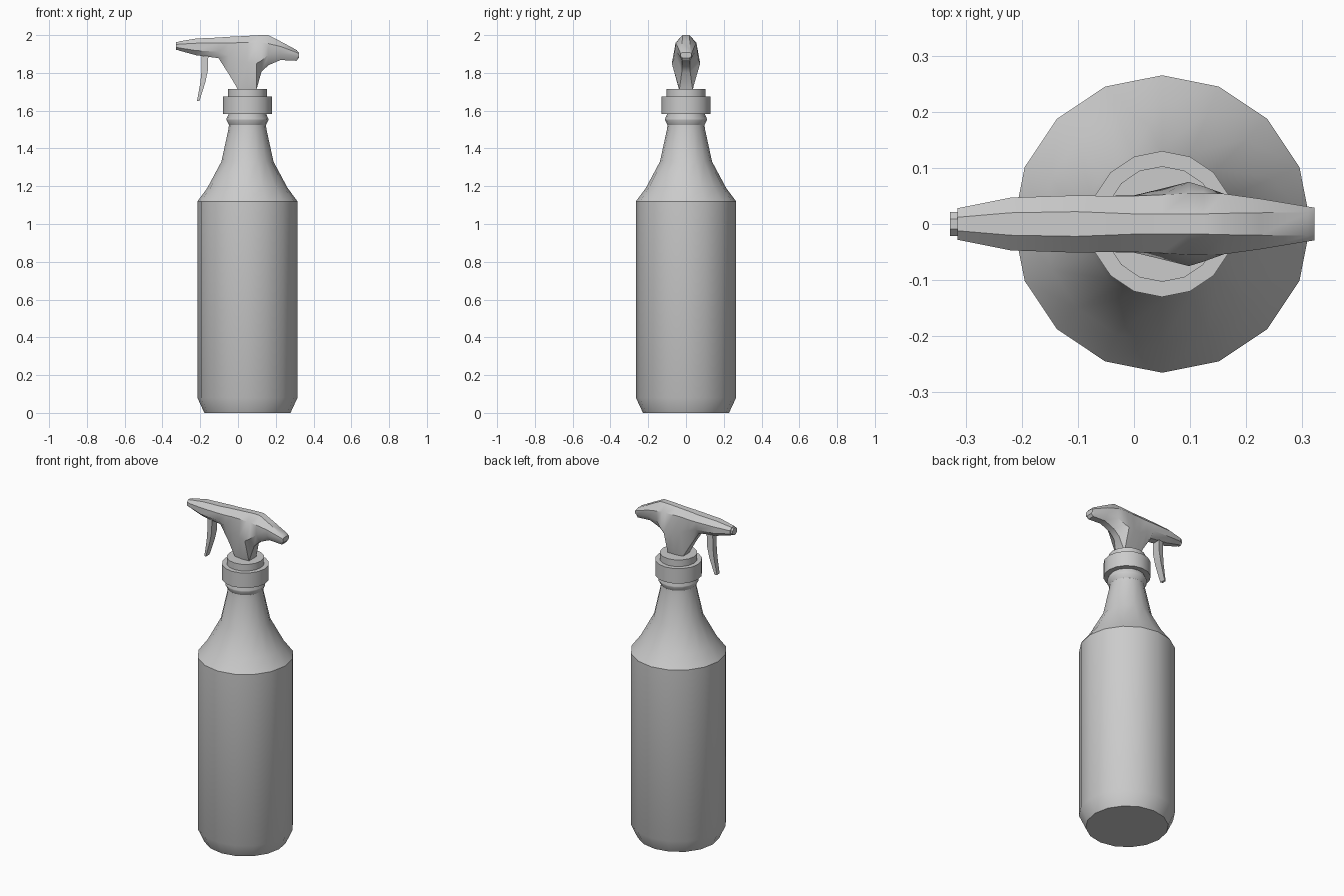
import bpy, bmesh, math

CX = 0.05  # bottle axis


def finish(name, bm, angle=32):
    bmesh.ops.recalc_face_normals(bm, faces=bm.faces)
    me = bpy.data.meshes.new(name)
    bm.to_mesh(me)
    bm.free()
    ob = bpy.data.objects.new(name, me)
    bpy.context.collection.objects.link(ob)
    bpy.ops.object.select_all(action='DESELECT')
    ob.select_set(True)
    bpy.context.view_layer.objects.active = ob
    bpy.ops.object.shade_smooth_by_angle(angle=math.radians(angle))
    return ob


def loft(name, rings, angle=32):
    """Skin a list of equal-length point rings and cap both ends."""
    bm = bmesh.new()
    vs = [[bm.verts.new(p) for p in r] for r in rings]
    n = len(vs[0])
    for a, b in zip(vs, vs[1:]):
        for i in range(n):
            j = (i + 1) % n
            bm.faces.new((a[i], a[j], b[j], b[i]))
    bm.faces.new(vs[0])
    bm.faces.new(vs[-1])
    return finish(name, bm, angle)


def lathe(name, profile, sides=16):
    step = math.tau / sides
    return loft(name, [[(CX + r * math.cos(i * step), r * math.sin(i * step), z)
                        for i in range(sides)] for r, z in profile])


# Bottle with shoulder, neck and neck bead
lathe("bottle", [(0.228, 0), (0.265, 0.08), (0.265, 1.12), (0.213, 1.19),
                 (0.138, 1.33), (0.101, 1.50), (0.098, 1.525), (0.111, 1.55),
                 (0.111, 1.557), (0.098, 1.585), (0.098, 1.60)])

# Screw cap and collar
lathe("screw_cap", [(0.13, 1.583), (0.13, 1.674)])
lathe("collar", [(0.103, 1.67), (0.103, 1.714)])

# Spray head: x, then four (half width, z) points from top to bottom
sections = [
    (-0.315, (.012, 1.966), (.028, 1.952), (.028, 1.933), (.012, 1.919)),
    (-0.220, (.020, 1.982), (.047, 1.957), (.047, 1.918), (.020, 1.893)),
    (-0.103, (.022, 1.987), (.051, 1.957), (.051, 1.912), (.022, 1.878)),
    (-0.050, (.020, 1.991), (.050, 1.957), (.050, 1.890), (.024, 1.796)),
    (0.000, (.018, 1.993), (.050, 1.960), (.051, 1.865), (.030, 1.712)),
    (0.050, (.018, 1.996), (.052, 1.960), (.063, 1.855), (.037, 1.712)),
    (0.098, (.018, 1.999), (.055, 1.960), (.075, 1.850), (.035, 1.712)),
    (0.124, (.018, 2.000), (.055, 1.960), (.067, 1.865), (.022, 1.805)),
    (0.160, (.019, 2.000), (.054, 1.955), (.054, 1.895), (.020, 1.840)),
    (0.225, (.020, 1.967), (.045, 1.940), (.045, 1.905), (.020, 1.868)),
    (0.310, (.021, 1.921), (.031, 1.908), (.031, 1.884), (.021, 1.864)),
    (0.322, (.018, 1.908), (.029, 1.903), (.029, 1.887), (.018, 1.880)),
]
loft("spray_head", [[(x, w, z) for w, z in pts] + [(x, -w, z) for w, z in reversed(pts)]
                    for x, *pts in sections], 35)

# Nozzle tip
loft("nozzle", [[(x, 0.023 * math.cos((i + .5) * math.tau / 8),
                  1.942 + 0.023 * math.sin((i + .5) * math.tau / 8)) for i in range(8)]
                for x in (-0.328, -0.31)])

# Trigger: z, front x, back x, half width
trigger = [(1.90, -0.192, -0.157, .026), (1.815, -0.193, -0.159, .026),
           (1.75, -0.199, -0.173, .024), (1.652, -0.217, -0.204, .018)]
loft("trigger", [[(a, -w * .7, z), (b, -w, z), (b, w, z), (a, w * .7, z)]
                 for z, a, b, w in trigger])
